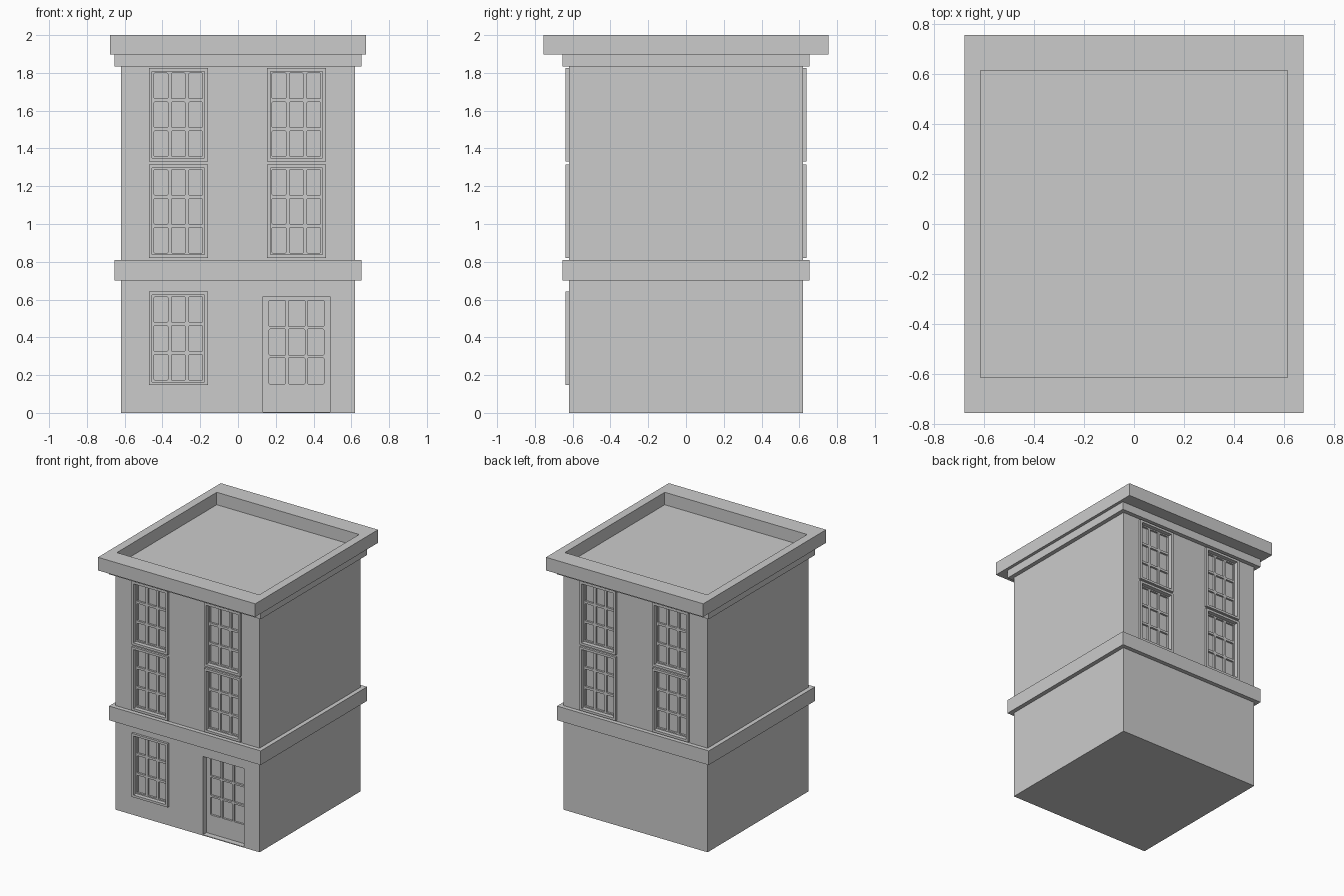
import bpy, bmesh
from math import pi
from mathutils import Matrix, Vector

if "Cube" in bpy.data.objects:
    bpy.data.objects.remove(bpy.data.objects["Cube"])

WALL = 0.62      # half width of the walls
FRAME = 0.637    # front of the window frames
SASH = 0.605     # front of the sashes
GLASS = 0.015    # pane depth behind the sash
WIN_W, WIN_H, LIP = 0.312, 0.495, 0.018
TURN = Matrix.Rotation(pi, 4, "Z")


def finish(name, bm, back=False):
    if back:
        bm.transform(TURN)
    mesh = bpy.data.meshes.new(name)
    bm.to_mesh(mesh)
    bm.free()
    obj = bpy.data.objects.new(name, mesh)
    bpy.context.collection.objects.link(obj)
    return obj


def box(name, low, high, back=False):
    low, high = Vector(low), Vector(high)
    bm = bmesh.new()
    bmesh.ops.create_cube(bm, size=1)
    bmesh.ops.scale(bm, vec=high - low, verts=bm.verts)
    bmesh.ops.translate(bm, vec=(low + high) / 2, verts=bm.verts)
    return finish(name, bm, back)


def slab(name, half_x, half_y, bottom, top):
    return box(name, (-half_x, -half_y, bottom), (half_x, half_y, top))


def cut(target, cutter):
    cutter.hide_render = True
    mod = target.modifiers.new("opening", "BOOLEAN")
    mod.operation = "DIFFERENCE"
    mod.solver = "EXACT"
    mod.object = cutter
    bpy.context.view_layer.objects.active = target
    bpy.ops.object.modifier_apply(modifier=mod.name)
    bpy.data.objects.remove(cutter)


def thirds(low, high):
    return [low + (high - low) * i / 3 for i in range(4)]


def glazing(name, xs, zs, y, inside, gap, back=False):
    """Upright sheet facing -y whose cells within 'inside' become sunken panes."""
    bm = bmesh.new()
    grid = [[bm.verts.new((x, y, z)) for x in xs] for z in zs]
    panes = []
    for lower, upper in zip(grid, grid[1:]):
        for i in range(len(xs) - 1):
            face = bm.faces.new((lower[i], lower[i + 1], upper[i + 1], upper[i]))
            mid = face.calc_center_median()
            if inside[0] < mid.x < inside[1] and inside[2] < mid.z < inside[3]:
                panes.append(face)
    bm.normal_update()
    bmesh.ops.inset_individual(bm, faces=panes, thickness=gap, use_even_offset=True)
    panes = bmesh.ops.extrude_discrete_faces(bm, faces=panes)["faces"]
    verts = {v for f in panes for v in f.verts}
    bmesh.ops.translate(bm, vec=(0, GLASS, 0), verts=list(verts))
    # soften the pane corners
    corners = [e for e in bm.edges if abs(e.verts[0].co.y - e.verts[1].co.y) > GLASS / 2]
    bmesh.ops.bevel(bm, geom=corners, offset=0.004, segments=1, affect="EDGES")
    return finish(name, bm, back)


def window(name, x, z, back):
    x0, x1 = x - WIN_W / 2, x + WIN_W / 2
    z0, z1 = z - WIN_H / 2, z + WIN_H / 2
    a0, a1, b0, b1 = x0 + LIP, x1 - LIP, z0 + LIP, z1 - LIP
    depth = SASH - GLASS - 0.001

    def opening():
        return box("opening_cutter", (a0, -1, b0), (a1, -depth, b1), back)

    cut(walls, opening())
    frame = box(name + "_frame", (x0, -FRAME, z0), (x1, -WALL, z1), back)
    cut(frame, opening())
    glazing(name + "_sash", thirds(a0, a1), thirds(b0, b1), -SASH,
            (a0, a1, b0, b1), 0.009, back)


# Walls and mouldings
walls = slab("walls", WALL, WALL, 0, 1.87)
slab("storey_band", 0.653, 0.653, 0.70, 0.81)
slab("cornice", 0.653, 0.653, 1.835, 1.90)

# Roof slab with sunken deck
parapet = slab("roof_parapet", 0.677, 0.755, 1.898, 2.0)
cut(parapet, slab("deck_cutter", 0.613, 0.614, 1.903, 2.2))

# Windows: three on the front left, two on the front right, four at the back
for back in (False, True):
    side = "back" if back else "front"
    for label, x in (("a", -0.316), ("b", 0.309)):
        for floor, z in (("middle", 1.067), ("upper", 1.578)):
            window(f"{side}_{floor}_window_{label}", x, z, back)
window("front_ground_window", -0.316, 0.394, False)

# Recessed door with glazed upper part
left, right, sill, head = 0.132, 0.486, 0.006, 0.615
door_y = 0.575
cut(walls, box("door_cutter", (left, -1, sill),
               (right, -door_y + GLASS + 0.001, head)))
glass = (0.158, 0.462, 0.146, 0.602)
glazing("door", [left, *thirds(*glass[:2]), right],
        [sill, *thirds(*glass[2:]), head], -door_y, glass, 0.007)
